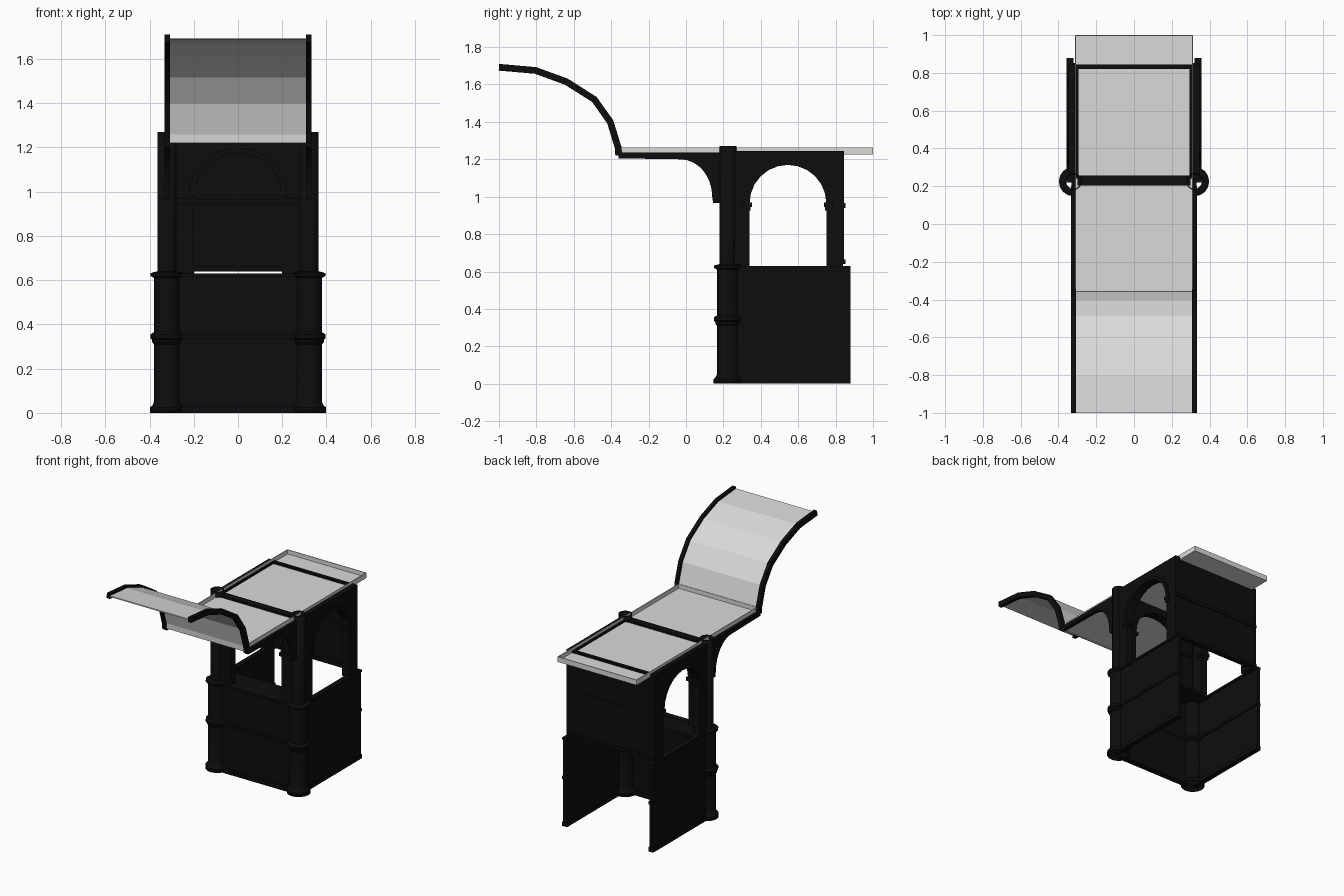
import bpy, bmesh, math
from mathutils import Vector

old = bpy.data.objects.get("Cube")
if old:
    bpy.data.objects.remove(old, do_unlink=True)


def material(name, value):
    m = bpy.data.materials.new(name)
    m.use_nodes = True
    color = (value, value, value, 1)
    m.diffuse_color = color
    m.node_tree.nodes["Principled BSDF"].inputs["Base Color"].default_value = color
    return m


BLACK = material("black iron", 0.004)
GLASS = material("pale glass", 0.7)


def finish(name, bm, mat):
    bmesh.ops.recalc_face_normals(bm, faces=bm.faces)
    mesh = bpy.data.meshes.new(name)
    bm.to_mesh(mesh)
    bm.free()
    mesh.materials.append(mat)
    ob = bpy.data.objects.new(name, mesh)
    bpy.context.collection.objects.link(ob)
    return ob


def prism(name, pts, axis, a, b, mat=BLACK):
    """Extrude a (horizontal, z) outline along x or y from a to b."""
    bm = bmesh.new()
    place = (lambda u, z: (a, u, z)) if axis == "x" else (lambda u, z: (u, a, z))
    face = bm.faces.new([bm.verts.new(place(u, z)) for u, z in pts])
    out = bmesh.ops.extrude_face_region(bm, geom=[face])
    step = Vector((b - a, 0, 0)) if axis == "x" else Vector((0, b - a, 0))
    bmesh.ops.translate(bm, vec=step, verts=[v for v in out["geom"] if isinstance(v, bmesh.types.BMVert)])
    return finish(name, bm, mat)


def box(name, x, y, z, mat=BLACK):
    pts = [(y[0], z[0]), (y[1], z[0]), (y[1], z[1]), (y[0], z[1])]
    return prism(name, pts, "x", x[0], x[1], mat)


def arc(c, z, rx, rz, start, end, n=12):
    return [(c + rx * math.cos(start + (end - start) * i / n),
             z + rz * math.sin(start + (end - start) * i / n)) for i in range(n + 1)]


def arch_wall(u0, u1, c, r, bottom, top, spring):
    """Outline of a wall with a round-headed opening."""
    return ([(u0, bottom), (u0, top), (u1, top), (u1, bottom), (c + r, bottom)]
            + arc(c, spring, r, r, 0, math.pi) + [(c - r, bottom)])


def arch_band(c, r, w, spring):
    return arc(c, spring, r + w, r + w, 0, math.pi) + arc(c, spring, r, r, math.pi, 0)


def ribbon(path, t):
    """Closed outline of constant thickness around a path."""
    left, right = [], []
    for i, p in enumerate(path):
        p = Vector(p)
        d = (Vector(path[min(i + 1, len(path) - 1)]) - Vector(path[max(i - 1, 0)])).normalized()
        n = Vector((-d.y, d.x)) * t / 2
        left.append(tuple(p + n))
        right.append(tuple(p - n))
    return left + right[::-1]


# Turned hollow corner columns
COLUMN = [(.078, 0), (.078, .025), (.066, .035), (.06, .05), (.06, .31), (.068, .32), (.068, .33),
          (.076, .338), (.076, .355), (.06, .365), (.06, .61), (.076, .62), (.076, .632), (.045, .64), (.045, 1.27)]


def column(name, x, y, seg=16):
    bm = bmesh.new()
    rings = [[bm.verts.new((x + r * math.cos(k * math.tau / seg), y + r * math.sin(k * math.tau / seg), z))
              for k in range(seg)] for r, z in COLUMN]
    for lo, hi in zip(rings, rings[1:]):
        for k in range(seg):
            j = (k + 1) % seg
            bm.faces.new((lo[k], lo[j], hi[j], hi[k]))
    ob = finish(name, bm, BLACK)
    ob.modifiers.new("wall", "SOLIDIFY").thickness = 0.006
    bpy.ops.object.select_all(action="DESELECT")
    ob.select_set(True)
    bpy.context.view_layer.objects.active = ob
    bpy.ops.object.shade_smooth_by_angle(angle=math.radians(35))


CANOPY = [(-.36, 1.22), (-.362, 1.26), (-.405, 1.4), (-.49, 1.52), (-.64, 1.615), (-.805, 1.675), (-1, 1.692)]
SIDE_C, SIDE_R, SPRING = .545, .205, .965
LEDGES = [(0, .03), (.335, .355), (.615, .63)]

for s, side in ((1, "left"), (-1, "right")):
    column(side + "_column", s * .32, .225)
    # Lower side panel with ledges
    box(side + "_lower_panel", (s * .33, s * .35), (.22, .88), (0, .62))
    for z0, z1 in LEDGES:
        box(side + "_ledge", (s * .32, s * .358), (.22, .88), (z0, z1))
    # Upper side wall with arch, trim and capitals
    prism(side + "_arch_wall", arch_wall(.24, .84, SIDE_C, SIDE_R, .62, 1.245, SPRING), "x", s * .295, s * .348)
    prism(side + "_arch_trim", arch_band(SIDE_C, SIDE_R, .025, SPRING), "x", s * .29, s * .356)
    for e in (-1, 1):
        edge = SIDE_C + e * (SIDE_R - .012)
        box(side + "_capital", (s * .288, s * .358), sorted((edge, edge + e * .05)), (.945, .97))
        box(side + "_capital_foot", (s * .29, s * .354), sorted((edge + e * .006, edge + e * .045)), (.925, .945))
    # Roof arm with curved bracket
    prism(side + "_bracket", [(-.36, 1.205), (-.36, 1.235), (.2, 1.235), (.2, .965), (.145, .965)]
          + arc(-.03, 1.0, .17, .2, 0, math.pi / 2, 8), "x", s * .307, s * .333)
    prism(side + "_canopy_arm", ribbon(CANOPY, .036), "x", s * .307, s * .333)
    # Front arch capital and trim
    box("front_capital", sorted((s * .188, s * .275)), (.192, .268), (.945, .97))

# Front: lower panel, ledges, counter, arch
box("front_lower_panel", (-.3, .3), (.2, .225), (0, .62))
for z0, z1 in LEDGES:
    box("front_ledge", (-.3, .3), (.185, .23), (z0, z1))
box("counter", (-.33, .33), (.2, .38), (.61, .628))
prism("front_arch_wall", arch_wall(-.3, .3, 0, .2, .62, 1.245, .975), "y", .205, .258)
prism("front_arch_trim", arch_band(0, .2, .025, .975), "y", .197, .264)

# Back: upper panel only, open below
box("back_upper_panel", (-.348, .348), (.82, .845), (.64, 1.245))
for z in (.64, .94):
    box("back_ledge", (-.345, .345), (.812, .852), (z, z + .025))

# Glass roof tray: thin plate with raised rims
box("roof_glass", (-.31, .31), (-.36, 1), (1.225, 1.232), GLASS)
for s in (-1, 1):
    box("roof_side_rim", (s * .306, s * .312), (-.36, 1), (1.225, 1.262), GLASS)
for y in (-.36, .995):
    box("roof_end_rim", (-.31, .31), (y, y + .005), (1.225, 1.262), GLASS)

# Curved glass canopy between the arms
prism("canopy_glass", ribbon(CANOPY, .008), "x", -.308, .308, GLASS)
